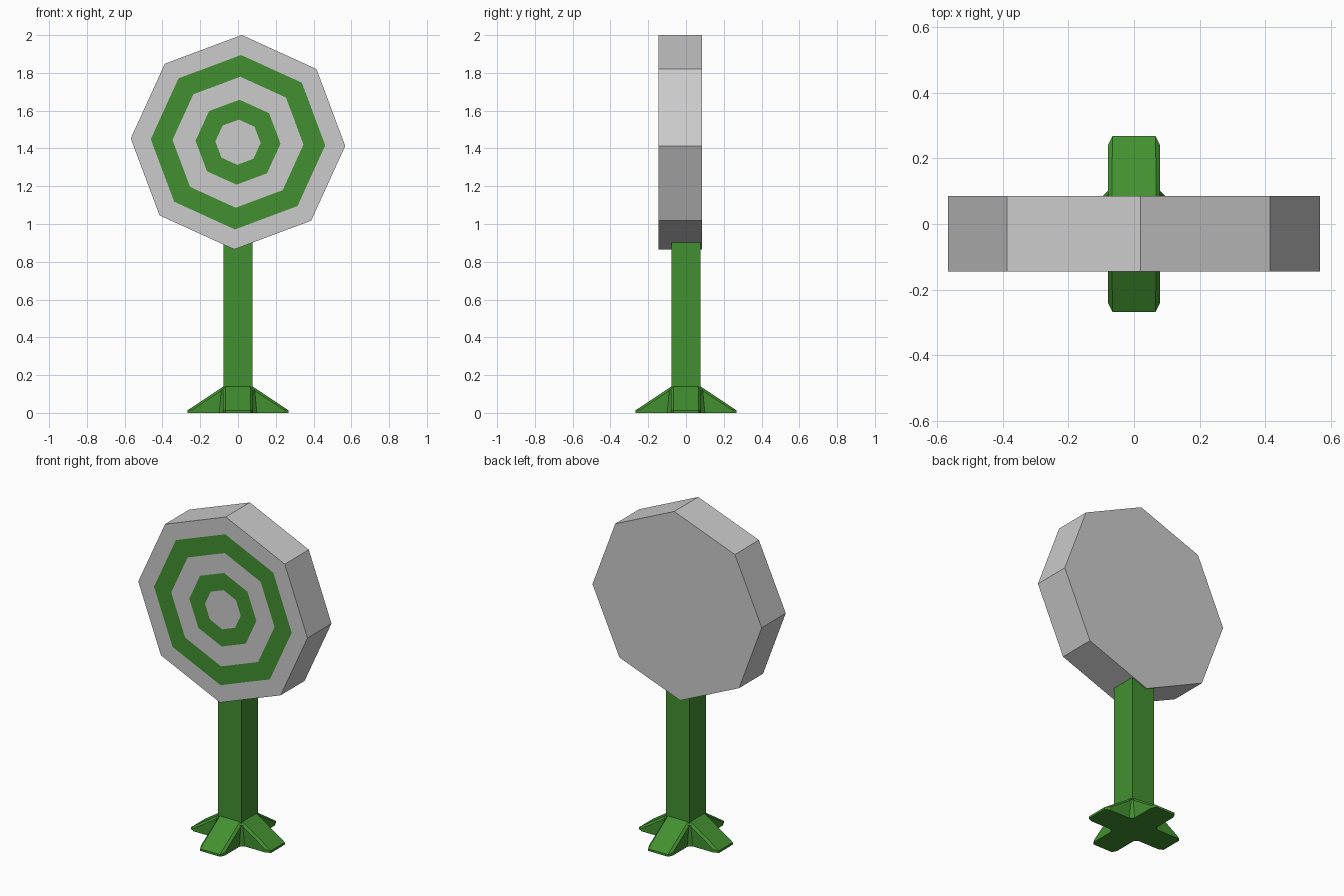
import bpy, bmesh, math

if "Cube" in bpy.data.objects:
    bpy.data.objects.remove(bpy.data.objects["Cube"])

green = bpy.data.materials.new("green")
green.diffuse_color = (0.055, 0.28, 0.03, 1)
green.use_nodes = True
green.node_tree.nodes["Principled BSDF"].inputs["Base Color"].default_value = green.diffuse_color
grey = bpy.data.materials.new("grey")
grey.diffuse_color = (0.8, 0.8, 0.8, 1)
grey.use_nodes = True
grey.node_tree.nodes["Principled BSDF"].inputs["Base Color"].default_value = grey.diffuse_color


def finish(name, bm, mats):
    bmesh.ops.recalc_face_normals(bm, faces=bm.faces[:])
    mesh = bpy.data.meshes.new(name)
    bm.to_mesh(mesh)
    bm.free()
    for m in mats:
        mesh.materials.append(m)
    obj = bpy.data.objects.new(name, mesh)
    bpy.context.collection.objects.link(obj)
    return obj


def hull(name, points):
    bm = bmesh.new()
    verts = [bm.verts.new(p) for p in points]
    bmesh.ops.convex_hull(bm, input=verts)
    bmesh.ops.dissolve_limit(bm, angle_limit=0.01, verts=bm.verts[:], edges=bm.edges[:])
    return finish(name, bm, [green])


# Target: octagonal disc whose front face is split into concentric bands
def octagon(bm, radius, y):
    ring = []
    for i in range(8):
        a = math.radians(2 + 45 * i)
        ring.append(bm.verts.new((radius * math.sin(a), y, 1.433 + radius * math.cos(a))))
    return ring


bm = bmesh.new()
rings = [octagon(bm, 0.568, 0.085)]
rings += [octagon(bm, r, -0.145) for r in (0.568, 0.462, 0.347, 0.225, 0.12)]
bm.faces.new(rings[0])
bm.faces.new(rings[-1])
for k in range(5):
    a, b = rings[k], rings[k + 1]
    for i in range(8):
        j = (i + 1) % 8
        f = bm.faces.new((a[i], a[j], b[j], b[i]))
        f.material_index = 1 if k in (2, 4) else 0
finish("target_disc", bm, [grey, green])

# Square post, ending inside the disc
h = 0.078
hull("post", [(x, y, z) for x in (-h, h) for y in (-h, h) for z in (0.0, 0.93)])

# Four sloping feet with chamfered edges and tips
half = [(0.08, 0.0, 0), (0.08, 0.24, 0), (0.066, 0.268, 0),
        (0.08, 0.0, 0.125), (0.08, 0.077, 0.125), (0.08, 0.24, 0.018),
        (0.067, 0.0, 0.14), (0.067, 0.077, 0.14), (0.066, 0.268, 0.013)]
points = [(s * x, y, z) for s in (-1, 1) for x, y, z in half]
for i, side in enumerate(("back", "left", "front", "right")):
    foot = hull(side + "_foot", points)
    foot.rotation_euler.z = i * math.pi / 2

# Hub filling the inner corners between the feet
corner = [(0.1, 0.08, 0), (0.08, 0.1, 0), (0.09, 0.078, 0.122), (0.078, 0.09, 0.122)]
hull("foot_hub", [(sx * x, sy * y, z) for sx in (-1, 1) for sy in (-1, 1) for x, y, z in corner])
